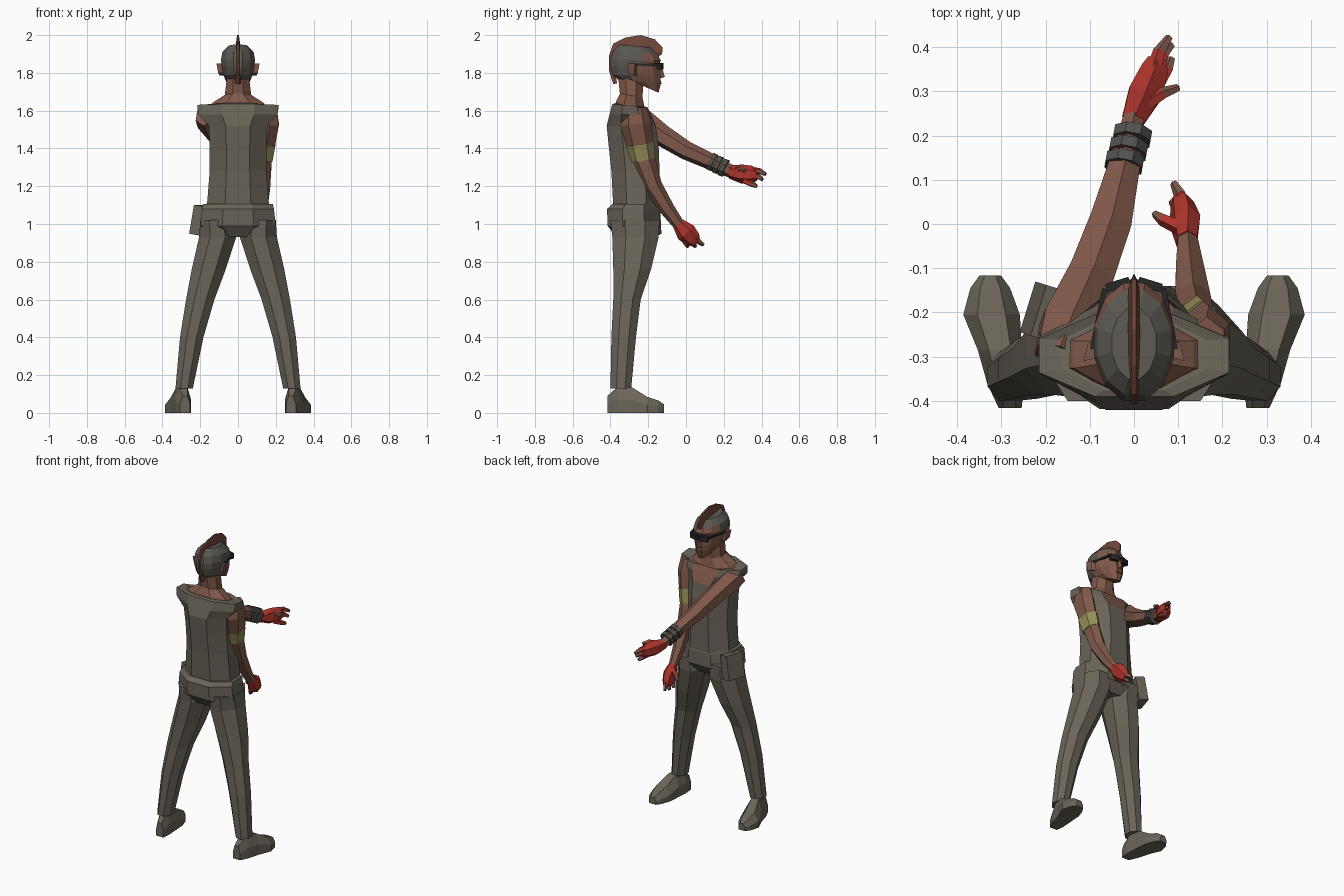
import bpy, bmesh, math
from mathutils import Vector, Matrix


def mat(name, r, g, b):
    m = bpy.data.materials.new(name)
    m.diffuse_color = (r, g, b, 1)
    return m


CLOTH = mat("warm grey cloth", 0.145, 0.128, 0.100)
SKIN = mat("brown skin", 0.215, 0.098, 0.068)
RED = mat("red glove", 0.42, 0.035, 0.025)
YELLOW = mat("yellow armband", 0.30, 0.27, 0.10)
HAIR = mat("grey stubble", 0.105, 0.098, 0.083)
CREST = mat("red brown crest", 0.17, 0.062, 0.042)
BAND = mat("dark grey band", 0.085, 0.083, 0.076)
DARK = mat("dark lens", 0.02, 0.02, 0.022)


def finish(name, bm, mats, rule=None):
    bmesh.ops.recalc_face_normals(bm, faces=bm.faces)
    if rule:
        for f in bm.faces:
            f.material_index = rule(f.calc_center_median())
    me = bpy.data.meshes.new(name)
    bm.to_mesh(me)
    bm.free()
    for m in mats:
        me.materials.append(m)
    ob = bpy.data.objects.new(name, me)
    bpy.context.collection.objects.link(ob)
    return ob


def loft(name, rings, mats, rule=None, segs=None):
    """Skin a stack of equal-sized rings and cap both ends."""
    bm = bmesh.new()
    vs = [[bm.verts.new(p) for p in r] for r in rings]
    n = len(vs[0])
    for k in range(len(vs) - 1):
        for i in range(n):
            j = (i + 1) % n
            f = bm.faces.new((vs[k][i], vs[k][j], vs[k + 1][j], vs[k + 1][i]))
            f.material_index = segs[k] if segs else 0
    bm.faces.new(vs[0]).material_index = segs[0] if segs else 0
    bm.faces.new(vs[-1]).material_index = segs[-1] if segs else 0
    return finish(name, bm, mats, rule)


def ring(w, yb, yf, zb, zf=None, n=8, cx=0):
    """Flat-sided body section; height runs from zb at the back to zf in front."""
    zf = zb if zf is None else zf
    out = []
    for i in range(n):
        t = (i + 0.5) * 2 * math.pi / n
        k = math.cos(math.pi / n)
        s = math.sin(t) / k
        out.append((cx + w * math.cos(t) / k, (yb + yf) / 2 + (yf - yb) / 2 * s,
                    (zb + zf) / 2 + (zf - zb) / 2 * s))
    return out


def tube(name, path, mats, n=6, ref=(0, 0, 1), segs=None):
    """Limb through points (x, y, z, half width, half height)."""
    pts = [Vector(p[:3]) for p in path]
    rings = []
    for k, p in enumerate(path):
        d = (pts[min(k + 1, len(pts) - 1)] - pts[max(k - 1, 0)]).normalized()
        side = d.cross(Vector(ref)).normalized()
        up = side.cross(d)
        rings.append([pts[k] + side * p[3] * math.cos(a) + up * p[4] * math.sin(a)
                      for a in [(i + 0.5) * 2 * math.pi / n for i in range(n)]])
    return loft(name, rings, mats, segs=segs)


def box(name, loc, size, rot, m):
    bm = bmesh.new()
    bmesh.ops.create_cube(bm, size=1, matrix=Matrix.Diagonal((*size, 1)))
    ob = finish(name, bm, [m])
    ob.location, ob.rotation_euler = loc, rot
    return ob


# Sleeveless vest with the bare upper chest in its neck opening
loft("vest", [ring(.165, -.385, -.14, 1.09), ring(.15, -.395, -.14, 1.28),
              ring(.15, -.41, -.145, 1.42), ring(.155, -.42, -.16, 1.52),
              ring(.21, -.405, -.185, 1.58), ring(.215, -.39, -.205, 1.635, 1.62),
              ring(.165, -.375, -.215, 1.64, 1.61)], [CLOTH, SKIN],
     lambda c: 1 if c.y > -.25 and c.z > 1.53 and abs(c.x) < .07 else 0)
loft("neck", [ring(.162, -.372, -.215, 1.62, 1.59), ring(.135, -.37, -.22, 1.65, 1.62),
              ring(.07, -.35, -.23, 1.69, 1.67), ring(.057, -.36, -.225, 1.79)], [SKIN])

# Trousers: hips, then a leg and a shoe on each side
loft("hips", [ring(.185, -.39, -.15, 1.105), ring(.19, -.418, -.142, 1.08),
              ring(.20, -.415, -.14, .99), ring(.10, -.37, -.18, .93)], [CLOTH])
for s, side in ((-1, "left"), (1, "right")):
    leg = [(.115, .085, -.40, -.14, 1.02), (.108, .098, -.39, -.145, .93),
           (.155, .09, -.385, -.185, .76), (.2, .075, -.385, -.24, .6),
           (.245, .062, -.395, -.265, .4), (.285, .046, -.40, -.29, .13)]
    loft(side + "_leg", [ring(w, yb, yf, z, cx=s * x) for x, w, yb, yf, z in leg], [CLOTH])
    shoe = [(.28, -.416, .026, .09), (.29, -.36, .042, .14), (.303, -.285, .05, .135),
            (.322, -.205, .064, .085), (.325, -.145, .045, .065), (.325, -.116, .024, .045)]
    loft(side + "_shoe", [[(s * (x + w * a), y, h * b) for a, b in
                           ((-1, 0), (1, 0), (1, .5), (.5, 1), (-.5, 1), (-1, .5))]
                          for x, y, w, h in shoe], [CLOTH])
box("hip_pouch", (-.2, -.2, 1.02), (.06, .12, .155), (0, .17, -.3), CLOTH)

# Head with shaved hair over the back and crown
loft("head", [ring(.038, -.26, -.145, 1.745, 1.695, 12), ring(.062, -.36, -.133, 1.765, 1.745, 12),
              ring(.078, -.39, -.135, 1.79, 1.79, 12), ring(.086, -.40, -.145, 1.835, 1.835, 12),
              ring(.09, -.40, -.133, 1.87, 1.865, 12), ring(.083, -.385, -.15, 1.915, 1.9, 12),
              ring(.05, -.35, -.19, 1.95, 1.935, 12)], [SKIN, HAIR],
     lambda c: 1 if c.z > 1.895 or (c.y < -.27 and c.z > 1.76)
     or (c.z > 1.845 and c.y < -.22) else 0)
loft("nose", [[(-.014, -.14, 1.77), (.014, -.14, 1.77), (0, -.112, 1.778)],
              [(-.008, -.14, 1.84), (.008, -.14, 1.84), (0, -.13, 1.84)]], [SKIN])
box("mouth", (0, -.133, 1.745), (.045, .008, .01), (0, 0, 0), CREST)
for s, side in ((-1, "left"), (1, "right")):
    loft(side + "_ear", [[(s * .078, -.26, 1.785), (s * .078, -.30, 1.80),
                          (s * .078, -.30, 1.85), (s * .078, -.255, 1.845)],
                         [(s * .098, -.275, 1.785), (s * .105, -.305, 1.80),
                          (s * .114, -.31, 1.85), (s * .104, -.27, 1.85)]], [SKIN])
    box(side + "_lens", (s * .036, -.137, 1.835), (.055, .02, .035), (0, 0, -s * .3), DARK)
    box(side + "_glasses_arm", (s * .08, -.215, 1.845), (.012, .14, .012), (0, 0, s * .2), DARK)
box("glasses_bridge", (0, -.131, 1.845), (.03, .01, .01), (0, 0, 0), DARK)

# Hair crest: inner and outer outline of a thin ridge from nape to brow
crest = [(-.365, 1.745, -.385, 1.74), (-.375, 1.80, -.407, 1.81), (-.375, 1.87, -.408, 1.89),
         (-.35, 1.91, -.385, 1.955), (-.30, 1.92, -.32, 1.987), (-.24, 1.92, -.24, 2.0),
         (-.19, 1.91, -.165, 1.978), (-.165, 1.89, -.125, 1.935), (-.155, 1.88, -.126, 1.90)]
loft("hair_crest", [[(-.016, a, b), (.016, a, b), (.005, c, d), (-.005, c, d)]
                    for a, b, c, d in crest], [CREST])

# Left arm reaching forward
tube("left_arm", [(-.175, -.30, 1.575, .055, .06), (-.15, -.23, 1.54, .07, .072),
                  (-.10, -.12, 1.465, .06, .058), (-.055, 0, 1.39, .055, .05),
                  (-.025, .12, 1.335, .042, .044), (0, .245, 1.275, .026, .034)], [SKIN])
for k in range(3):
    x, y, z = -.024 + .009 * k, .128 + .03 * k, 1.333 - .015 * k
    tube("wrist_band_%d" % (k + 1), [(x, y, z, .046, .05), (x + .004, y + .022, z - .01, .046, .05)],
         [BAND], 8)
tube("left_hand", [(-.002, .235, 1.275, .03, .036), (.025, .295, 1.265, .044, .05),
                   (.047, .35, 1.262, .036, .046), (.053, .375, 1.262, .024, .034)], [RED])

# Right arm hanging, with an armband
tube("right_arm", [(.165, -.27, 1.615, .045, .06), (.168, -.265, 1.53, .056, .082),
                   (.155, -.245, 1.43, .05, .072), (.14, -.225, 1.34, .045, .062),
                   (.132, -.175, 1.2, .045, .05), (.125, -.10, 1.08, .035, .04),
                   (.12, -.03, .985, .024, .03)], [SKIN], ref=(0, 1, 0))
tube("armband", [(.152, -.245, 1.425, .054, .076), (.14, -.228, 1.34, .05, .068)],
     [YELLOW], ref=(0, 1, 0))
tube("right_hand", [(.12, -.04, 1.0, .026, .034), (.118, 0, .955, .034, .055),
                    (.108, .035, .92, .027, .045), (.102, .05, .9, .02, .03)],
     [RED], ref=(0, 1, 0))

# Gloved fingers with bare tips: root, middle and tip points
fingers = {
    "left_index": ((.045, .345, 1.285), (.058, .39, 1.28), (.08, .422, 1.262)),
    "left_middle": ((.052, .35, 1.255), (.066, .385, 1.25), (.085, .405, 1.235)),
    "left_little": ((.05, .31, 1.23), (.075, .35, 1.21), (.085, .375, 1.2)),
    "left_thumb": ((.025, .27, 1.285), (.065, .295, 1.295), (.1, .308, 1.28)),
    "right_index": ((.112, .03, .94), (.105, .065, .91), (.09, .092, .89)),
    "right_middle": ((.108, .02, .92), (.1, .04, .895), (.085, .05, .88)),
    "right_little": ((.11, -.02, .94), (.095, -.0, .9), (.082, .01, .878)),
    "right_thumb": ((.11, -.01, .985), (.065, .01, .965), (.048, .022, .935)),
}
for name, (a, b, c) in fingers.items():
    tube(name + "_finger", [(*a, .019, .019), (*b, .015, .016), (*c, .009, .01)],
         [RED, SKIN], 5, segs=[0, 1])
